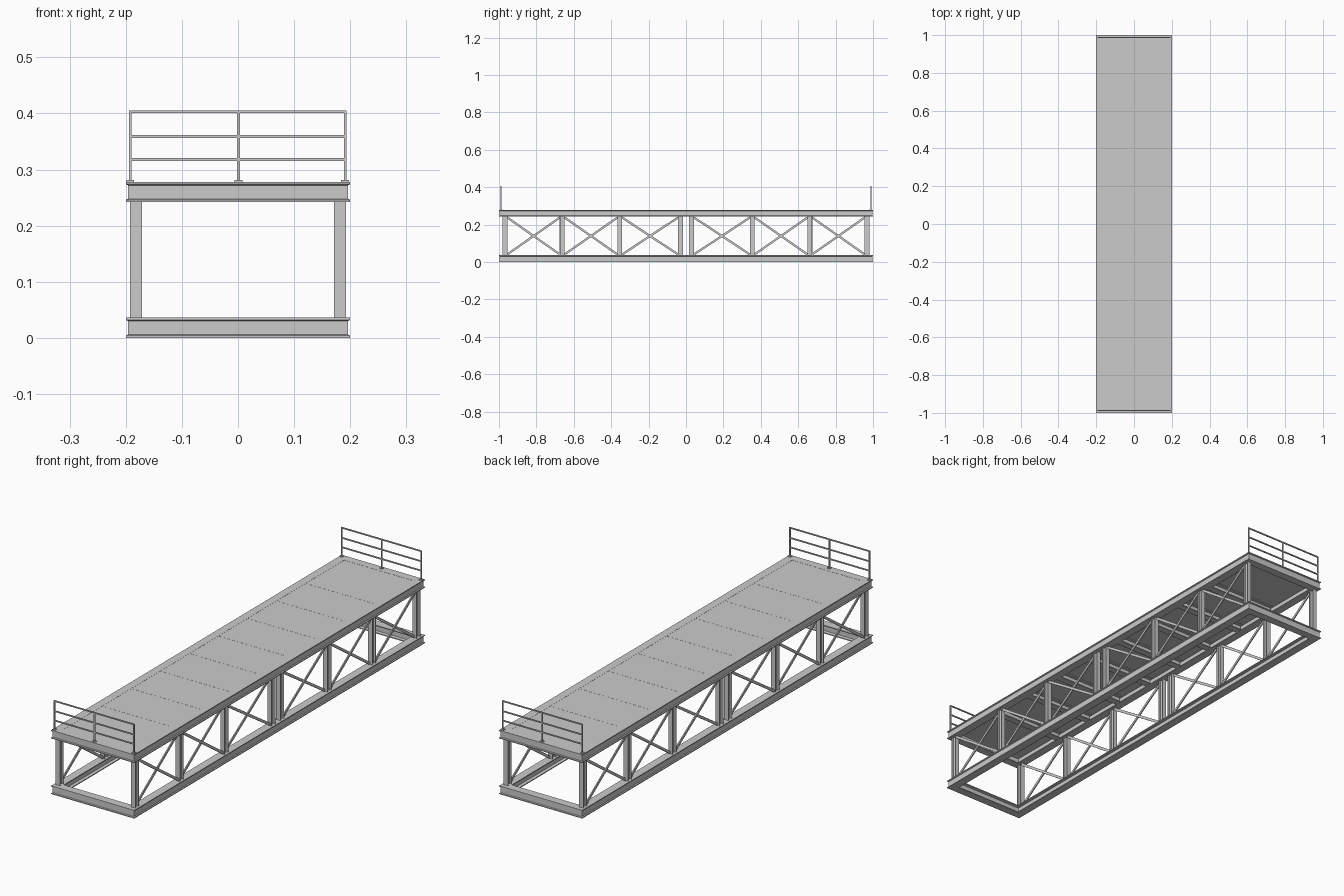
import bpy, bmesh, math
from mathutils import Vector, Matrix

if "Cube" in bpy.data.objects:
    bpy.data.objects.remove(bpy.data.objects["Cube"])


def make(name, bm):
    bmesh.ops.recalc_face_normals(bm, faces=bm.faces)
    me = bpy.data.meshes.new(name)
    bm.to_mesh(me)
    bm.free()
    ob = bpy.data.objects.new(name, me)
    bpy.context.collection.objects.link(ob)
    return ob


def add_box(bm, c, s):
    m = Matrix.Translation(c) @ Matrix.Diagonal((*s, 1))
    bmesh.ops.create_cube(bm, size=1, matrix=m)


def add_bar(bm, a, b, w, d):
    # bar in the YZ plane from a to b: w across, d deep along x
    a, b = Vector(a), Vector(b)
    v = b - a
    ang = math.atan2(v.z, v.y)
    m = (Matrix.Translation((a + b) / 2) @ Matrix.Rotation(ang, 4, 'X')
         @ Matrix.Diagonal((d, v.length, w, 1)))
    bmesh.ops.create_cube(bm, size=1, matrix=m)


# mitred ring of beams with a shallow outer recess and flanges
W, H, T, R = 0.036, 0.036, 0.004, 0.004
SECTION = [(0, 0), (W, 0), (W, T), (W - 0.012, T + 0.002), (W - 0.012, H - T - 0.002),
           (W, H - T), (W, H), (0, H), (0, H - T), (R, H - T - 0.002), (R, T + 0.002), (0, T)]


def ring(name, z0):
    bm = bmesh.new()
    loops = []
    for sx, sy in ((-1, -1), (1, -1), (1, 1), (-1, 1)):
        loops.append([bm.verts.new((sx * (0.2 - i), sy * (1 - i), z0 + z)) for i, z in SECTION])
    n = len(SECTION)
    for k in range(4):
        a, b = loops[k], loops[(k + 1) % 4]
        for i in range(n):
            j = (i + 1) % n
            bm.faces.new((a[i], b[i], b[j], a[j]))
    return make(name, bm)


ring("bottom_frame", 0.0)
ring("top_frame", 0.242)

# H-section posts, flanges facing front and back
POST_Y = [0.03, 0.354, 0.662, 0.968]
Z0, Z1 = 0.035, 0.243
bm = bmesh.new()
for sx in (-1, 1):
    for sy in (-1, 1):
        for y in POST_Y:
            x, zc, h = sx * 0.182, (Z0 + Z1) / 2, Z1 - Z0
            for o in (-0.0115, 0.0115):
                add_box(bm, (x, sy * y + o, zc), (0.021, 0.003, h))
            add_box(bm, (x, sy * y, zc), (0.003, 0.022, h))
make("posts", bm)

# crossed braces in every bay except the middle gap
bm = bmesh.new()
for sx in (-1, 1):
    for sy in (-1, 1):
        for ya, yb in zip(POST_Y, POST_Y[1:]):
            a, b = sy * (ya + 0.012), sy * (yb - 0.012)
            x = sx * 0.182
            add_bar(bm, (x + 0.003, a, 0.04), (x + 0.003, b, 0.238), 0.011, 0.005)
            add_bar(bm, (x - 0.003, a, 0.238), (x - 0.003, b, 0.04), 0.011, 0.005)
make("cross_braces", bm)

# deck plates, split at the cross beams
bm = bmesh.new()
edges = [-0.966, -0.7, -0.5, -0.3, -0.1, 0.1, 0.3, 0.5, 0.7, 0.966]
for a, b in zip(edges, edges[1:]):
    add_box(bm, (0, (a + b) / 2, 0.2755), (0.33, b - a - 0.0006, 0.004))
make("deck_plates", bm)

# I-section beams under the deck
bm = bmesh.new()
for y in edges[1:-1]:
    for z in (0.2715, 0.2445):
        add_box(bm, (0, y, z), (0.34, 0.03, 0.004))
    add_box(bm, (0, y, 0.258), (0.34, 0.004, 0.024))
make("deck_cross_beams", bm)

# end railings
for name, y in (("front_railing", -0.988), ("back_railing", 0.988)):
    bm = bmesh.new()
    for x in (-0.192, 0.001, 0.191):
        add_box(bm, (x, y, 0.341), (0.005, 0.005, 0.126))
        add_box(bm, (x, y, 0.2795), (0.014, 0.014, 0.003))
    for z in (0.318, 0.359, 0.403):
        add_box(bm, (-0.0005, y, z), (0.388, 0.005, 0.005))
    make(name, bm)
